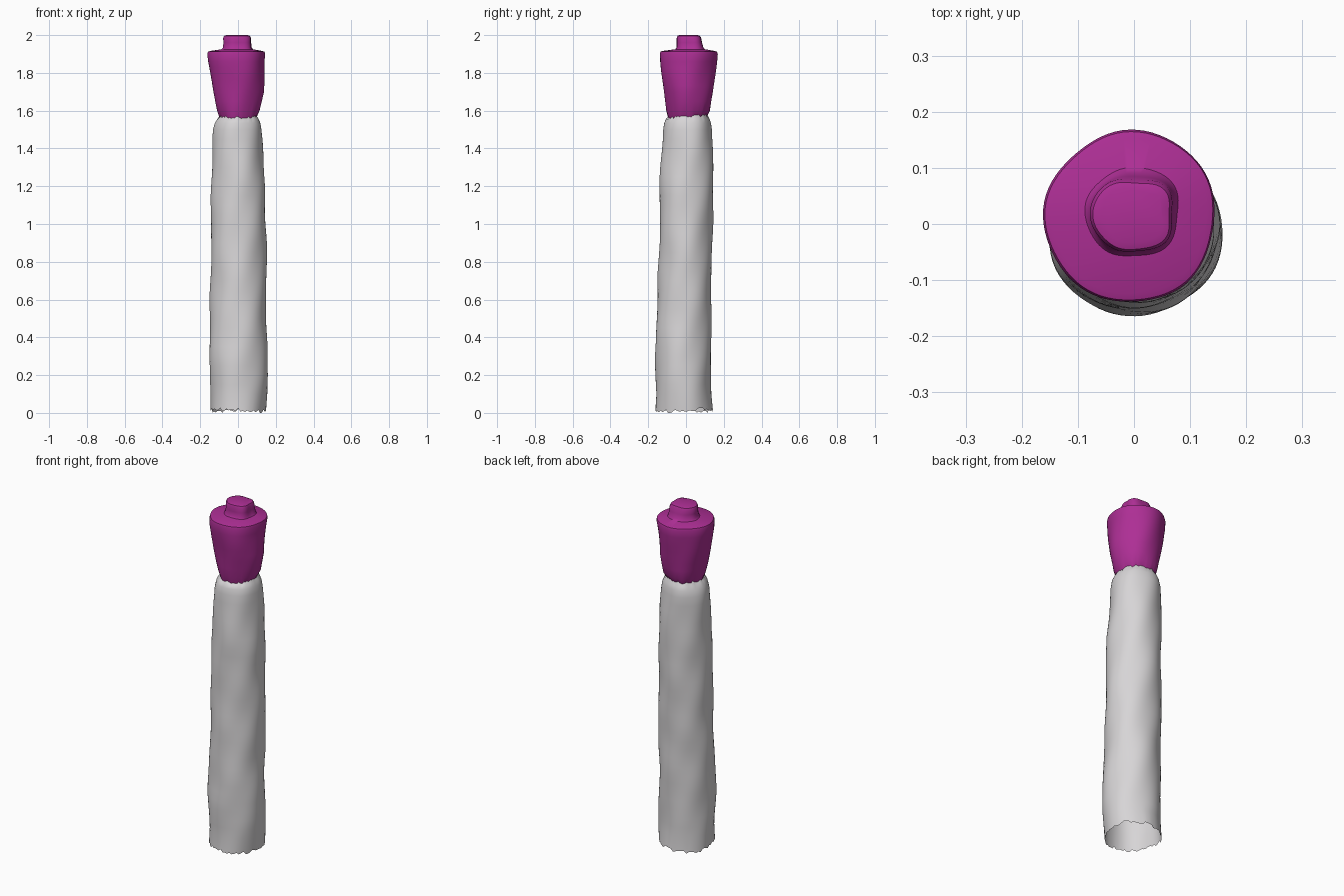
import bpy, bmesh, math, random

if "Cube" in bpy.data.objects:
    bpy.data.objects.remove(bpy.data.objects["Cube"])

random.seed(4)
N = 72  # points around each ring


def material(name, rgb):
    m = bpy.data.materials.new(name)
    m.diffuse_color = (*rgb, 1)
    m.use_nodes = True
    m.node_tree.nodes["Principled BSDF"].inputs["Base Color"].default_value = m.diffuse_color
    return m


def densify(rows, step):
    """Insert linearly blended rows so the surface can carry gentle dents."""
    out = [rows[0]]
    for a, b in zip(rows, rows[1:]):
        k = max(1, round((b[0] - a[0]) / step))
        out += [tuple(p + (q - p) * i / k for p, q in zip(a, b)) for i in range(1, k + 1)]
    return out


def dent(t, z):
    return 0.0018 * (math.sin(3 * t + 9 * z) + math.sin(5 * t - 14 * z + 1) + 0.7 * math.sin(2 * t + 23 * z))


def loft(name, rows, mat, low=None, high=None, close=False, angle=40):
    """Rows: z, x min, x max, y min, y max, squareness. low/high are ragged edge offsets."""
    bm = bmesh.new()
    rings = []
    for r, (z, x0, x1, y0, y1, e) in enumerate(rows):
        ring = []
        for i in range(N):
            t = 2 * math.pi * i / N
            c, s = math.cos(t), math.sin(t)
            f = (abs(c) ** e + abs(s) ** e) ** (-1 / e)
            d = dent(t, z)
            dz = 0
            if low and r == 0:
                dz = low[i]
            if high and r == len(rows) - 1:
                dz = high[i]
            ring.append(bm.verts.new(((x0 + x1) / 2 + c * f * ((x1 - x0) / 2 + d),
                                      (y0 + y1) / 2 + s * f * ((y1 - y0) / 2 + d), z + dz)))
        rings.append(ring)
    for a, b in zip(rings, rings[1:]):
        for i in range(N):
            j = (i + 1) % N
            bm.faces.new((a[i], a[j], b[j], b[i]))
    if close:
        bm.faces.new(rings[-1])
    me = bpy.data.meshes.new(name)
    bm.to_mesh(me)
    bm.free()
    me.materials.append(mat)
    ob = bpy.data.objects.new(name, me)
    bpy.context.collection.objects.link(ob)
    bpy.ops.object.select_all(action='DESELECT')
    ob.select_set(True)
    bpy.context.view_layer.objects.active = ob
    bpy.ops.object.shade_smooth_by_angle(angle=math.radians(angle))
    return ob


white = material("off_white", (0.68, 0.665, 0.675))
purple = material("magenta_purple", (0.42, 0.028, 0.30))

# Ragged edges: torn bottom rim, and the seam shared by tube and cap
rim = [random.uniform(-0.010, 0.010) + 0.006 * math.sin(4 * math.pi * i / N) for i in range(N)]
low_shift = min(rim)
rim = [v - low_shift - 0.03 for v in rim]
seam = [random.uniform(-0.006, 0.006) + 0.006 * math.sin(2 * math.pi * i / N) for i in range(N)]

# Long tube, open at the bottom
loft("tube", densify([
    (0.03, -.145, .145, -.162, .143, 2),
    (0.10, -.145, .153, -.158, .134, 2),
    (0.20, -.150, .159, -.160, .130, 2),
    (0.30, -.150, .155, -.165, .132, 2),
    (0.50, -.148, .150, -.155, .133, 2),
    (0.80, -.144, .151, -.143, .137, 2),
    (1.00, -.143, .146, -.140, .140, 2),
    (1.20, -.140, .143, -.140, .145, 2),
    (1.40, -.135, .131, -.127, .143, 2),
    (1.50, -.132, .124, -.120, .137, 2),
    (1.535, -.123, .119, -.113, .131, 2),
    (1.555, -.111, .110, -.104, .124, 2),
    (1.57, -.100, .100, -.092, .112, 2)], 0.05), white, low=rim, high=seam)

# Flared cap with flat shoulder and rounded-square knob
cap = densify([
    (1.57, -.100, .100, -.092, .112, 2),
    (1.60, -.112, .114, -.102, .126, 2),
    (1.70, -.130, .134, -.118, .143, 2),
    (1.80, -.148, .140, -.132, .154, 2),
    (1.86, -.158, .143, -.138, .161, 2),
    (1.90, -.160, .146, -.140, .166, 2)], 0.04)
cap += [
    (1.912, -.156, .143, -.137, .163, 2),
    (1.916, -.145, .132, -.126, .152, 2),
    (1.925, -.084, .080, -.058, .100, 2.3),
    (1.935, -.075, .073, -.051, .092, 2.6),
    (1.960, -.073, .070, -.050, .086, 2.6),
    (1.985, -.074, .069, -.049, .082, 2.6),
    (1.996, -.069, .064, -.045, .076, 2.6),
    (2.000, -.056, .052, -.033, .064, 2.6)]
loft("cap", cap, purple, low=seam, close=True)
